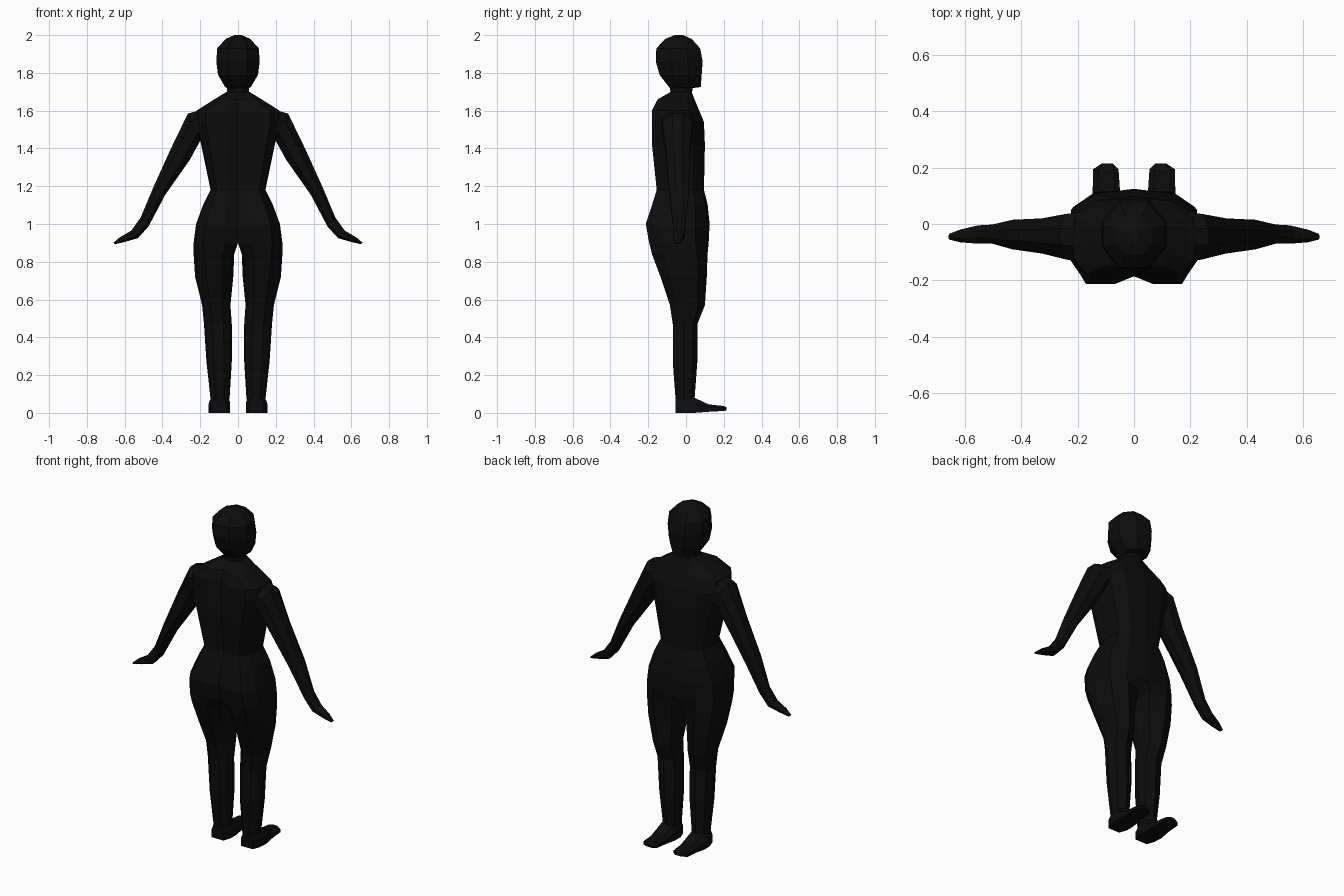
import bpy, bmesh

if "Cube" in bpy.data.objects:
    bpy.data.objects.remove(bpy.data.objects["Cube"])

black = bpy.data.materials.new("matte black")
black.diffuse_color = (0.004, 0.004, 0.004, 1)
black.use_nodes = True
black.node_tree.nodes["Principled BSDF"].inputs["Base Color"].default_value = black.diffuse_color


def loft(name, rings, cap_start=True, cap_end=True, mirror=True, weld=False):
    """Skin a list of equal-length point rings; optionally mirror across x."""
    bm = bmesh.new()
    vs = [[bm.verts.new(p) for p in ring] for ring in rings]
    n = len(vs[0])
    for a, b in zip(vs, vs[1:]):
        for i in range(n):
            j = (i + 1) % n
            quad = (a[i], a[j], b[j], b[i])
            # leave the centre plane open where the halves join
            if weld and all(abs(v.co.x) < 1e-5 for v in quad):
                continue
            bm.faces.new(quad)
    if cap_start:
        bm.faces.new(vs[0])
    if cap_end:
        bm.faces.new(vs[-1])
    loose = [v for v in bm.verts if not v.link_faces]
    bmesh.ops.delete(bm, geom=loose, context='VERTS')
    bmesh.ops.recalc_face_normals(bm, faces=bm.faces)
    # outward check: the outermost face must look away from the body
    side = max(bm.faces, key=lambda f: f.calc_center_median().x)
    if side.normal.x < 0:
        bmesh.ops.reverse_faces(bm, faces=bm.faces)
    me = bpy.data.meshes.new(name)
    bm.to_mesh(me)
    bm.free()
    me.materials.append(black)
    ob = bpy.data.objects.new(name, me)
    bpy.context.collection.objects.link(ob)
    if mirror:
        m = ob.modifiers.new("mirror", 'MIRROR')
        m.use_clip = True
        m.merge_threshold = 0.001
    return ob


# Half-body cross-sections as (x, y) fractions: joined torso and separate leg
TORSO = [(0, 1), (.62, .95), (.95, .78), (1, .45), (.97, .22),
         (.77, 0), (.3, 0), (0, .08), (0, .5)]
LEG = [(.12, .82), (.5, 1), (.88, .82), (1, .45), (.92, .2),
       (.7, 0), (.3, 0), (.08, .2), (0, .5)]

# z, inner x, outer x, back y, front y, blend from torso to leg section
levels = [
    (1.70, 0, .06, -.08, .03, 0), (1.66, 0, .125, -.15, .045, 0),
    (1.60, 0, .22, -.18, .07, 0), (1.54, 0, .225, -.18, .095, 0),
    (1.42, 0, .195, -.18, .10, 0), (1.18, 0, .145, -.155, .095, 0),
    (1.10, 0, .185, -.18, .115, 0), (1.00, 0, .222, -.213, .125, 0),
    (.90, 0, .235, -.195, .12, 0), (.84, .02, .235, -.18, .12, .6),
    (.72, .025, .227, -.135, .11, 1), (.57, .04, .19, -.085, .10, 1),
    (.47, .033, .18, -.07, .06, 1), (.27, .033, .167, -.07, .06, 1),
    (.07, .045, .145, -.055, .045, 1)]
rings = []
for z, xi, xo, yb, yf, r in levels:
    rings.append([(xi + (xo - xi) * (t[0] + (l[0] - t[0]) * r),
                   yb + (yf - yb) * (t[1] + (l[1] - t[1]) * r), z)
                  for t, l in zip(TORSO, LEG)])
loft("torso_and_legs", rings, cap_start=False, weld=True)

# Head and neck: octagonal rings of z, half width, back y, front y
OCT = [(.45, 1), (1, .68), (1, .32), (.45, 0),
       (-.45, 0), (-1, .32), (-1, .68), (-.45, 1)]
head = [(1.68, .058, -.08, .03), (1.72, .058, -.085, .035),
        (1.725, .068, -.09, .078), (1.79, .106, -.14, .083),
        (1.86, .115, -.16, .088), (1.93, .11, -.157, .075),
        (1.98, .065, -.11, .03), (2.0, .02, -.06, -.015)]
loft("head", [[(w * u, yb + (yf - yb) * v, z) for u, v in OCT]
              for z, w, yb, yf in head], mirror=False)

# Arms and hands: outer x, z, inner x, z, back y, front y
arm = [(.17, 1.61, .17, 1.45, -.14, .045),
       (.265, 1.585, .20, 1.44, -.125, .035),
       (.355, 1.40, .255, 1.34, -.105, .02),
       (.45, 1.19, .385, 1.155, -.09, .015),
       (.515, 1.035, .475, .985, -.07, -.002),
       (.565, .965, .53, .925, -.07, -.005),
       (.625, .93, .60, .905, -.065, -.02),
       (.66, .90, .65, .893, -.055, -.035)]
loft("arm", [[(xi + (xo - xi) * (u + 1) / 2, yb + (yf - yb) * v,
               zi + (zo - zi) * (u + 1) / 2) for u, v in OCT]
             for xo, zo, xi, zi, yb, yf in arm])

# Feet: y, inner x, outer x, bottom z, top z
foot = [(-.055, .058, .135, 0, .08), (-.01, .043, .152, 0, .10),
        (.045, .043, .155, 0, .08), (.12, .05, .147, .006, .045),
        (.195, .055, .145, .01, .037), (.215, .075, .115, .013, .03)]
loft("foot", [[(a, y, b), (c, y, b), (c, y, b + (t - b) * .6),
               (c - .2 * (c - a), y, t), (a + .2 * (c - a), y, t),
               (a, y, b + (t - b) * .6)] for y, a, c, b, t in foot])
